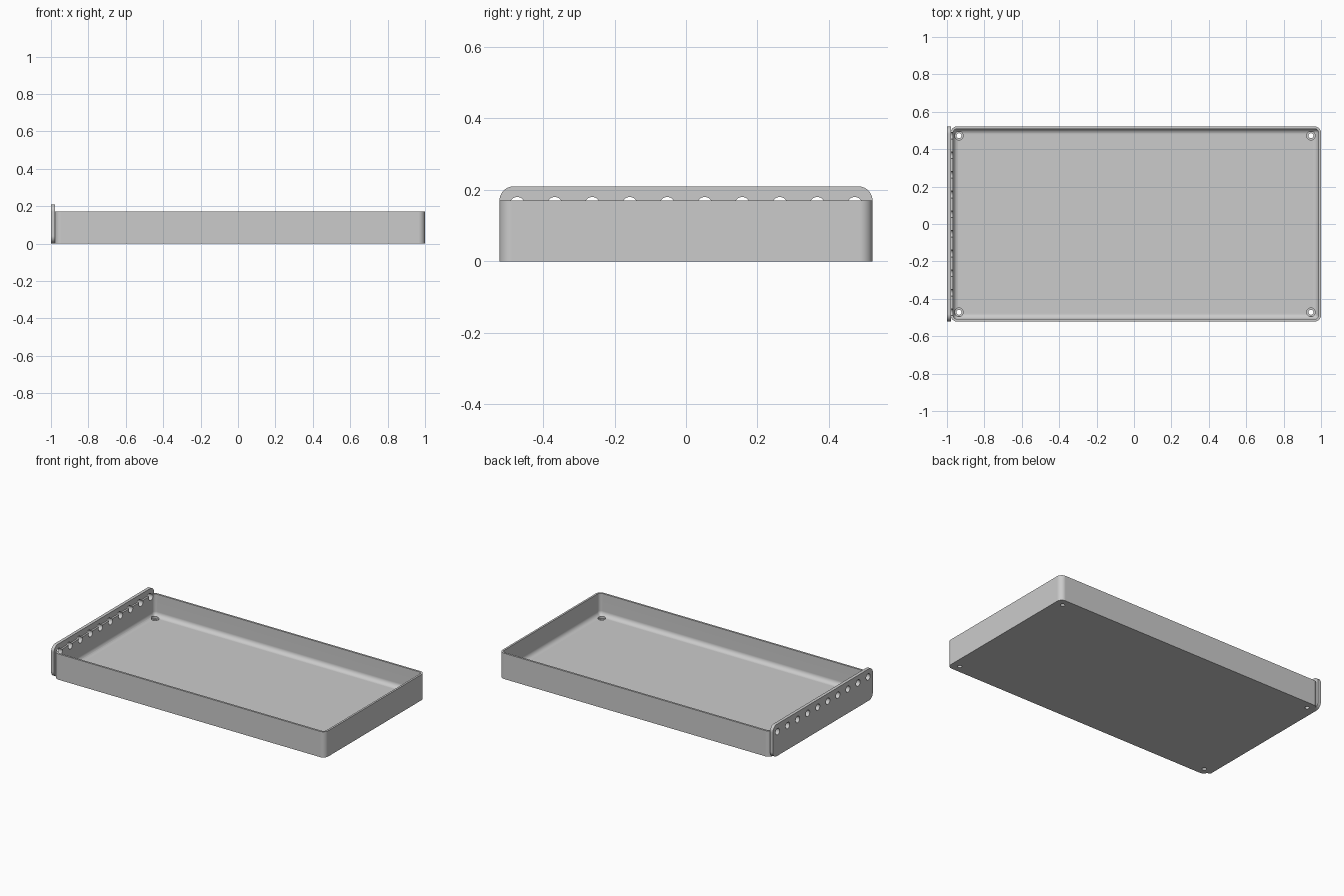
import bpy, bmesh, math
from mathutils import Matrix

cube = bpy.data.objects.get("Cube")
if cube:
    bpy.data.objects.remove(cube, do_unlink=True)

grey = bpy.data.materials.new("plain grey")
grey.use_nodes = True
colour = (0.6, 0.6, 0.6, 1)
grey.diffuse_color = colour
grey.node_tree.nodes["Principled BSDF"].inputs["Base Color"].default_value = colour

HALF_Y = 0.522
TRAY_LEFT, TRAY_RIGHT = -0.98, 1.0
TRAY_H, PLATE_H = 0.17, 0.21
WALL, FLOOR, CORNER = 0.013, 0.025, 0.035


def make_object(name, bm):
    bmesh.ops.recalc_face_normals(bm, faces=bm.faces)
    mesh = bpy.data.meshes.new(name)
    bm.to_mesh(mesh)
    bm.free()
    mesh.materials.append(grey)
    obj = bpy.data.objects.new(name, mesh)
    bpy.context.collection.objects.link(obj)
    return obj


def rounded_rect(half_w, half_h, radius, steps=8):
    points = []
    for k, (sx, sy) in enumerate([(1, 1), (-1, 1), (-1, -1), (1, -1)]):
        for i in range(steps + 1):
            a = math.pi / 2 * (k + i / steps)
            points.append((sx * (half_w - radius) + radius * math.cos(a),
                           sy * (half_h - radius) + radius * math.sin(a)))
    return points


def loft(bm, rings):
    loops = [[bm.verts.new(p) for p in ring] for ring in rings]
    for low, high in zip(loops, loops[1:]):
        for i in range(len(low)):
            j = (i + 1) % len(low)
            bm.faces.new((low[i], low[j], high[j], high[i]))
    bm.faces.new(loops[0])
    bm.faces.new(loops[-1])


# Tray: outer wall, rim, inner wall and a fillet down to the floor
centre_x = (TRAY_LEFT + TRAY_RIGHT) / 2
half_x = (TRAY_RIGHT - TRAY_LEFT) / 2
fillet = 0.03
section = [(0, 0), (0, TRAY_H), (WALL, TRAY_H)]
for i in range(7):
    a = math.pi / 2 * i / 6
    section.append((WALL + fillet * (1 - math.cos(a)),
                    FLOOR + fillet * (1 - math.sin(a))))
bm = bmesh.new()
loft(bm, [[(centre_x + x, y, z) for x, y in
           rounded_rect(half_x - d, HALF_Y - d, max(CORNER - d, 0.006))]
          for d, z in section])
tray = make_object("tray", bm)

# Raised end plate with rounded corners
bm = bmesh.new()
loft(bm, [[(x, y, z + PLATE_H / 2) for y, z in
           rounded_rect(HALF_Y, PLATE_H / 2, 0.04)]
          for x in (-1, TRAY_LEFT + 0.001)])
plate = make_object("end_plate", bm)


def add_cylinder(bm, radius, depth, matrix):
    bmesh.ops.create_cone(bm, cap_ends=True, segments=32, radius1=radius,
                          radius2=radius, depth=depth, matrix=matrix)


# Row of ten holes through the end plate and the wall behind it
bm = bmesh.new()
for i in range(10):
    y = 0.105 * (i - 4.5)
    add_cylinder(bm, 0.021, 0.12, Matrix.Translation((-0.98, y, 0.159))
                 @ Matrix.Rotation(math.pi / 2, 4, 'Y'))
row_cutter = make_object("row_hole_cutter", bm)

# Stepped screw holes in the floor corners
bm_through, bm_recess = bmesh.new(), bmesh.new()
for x in (-0.936, 0.946):
    for y in (-0.472, 0.472):
        add_cylinder(bm_through, 0.0135, 0.2, Matrix.Translation((x, y, 0)))
        add_cylinder(bm_recess, 0.023, 0.05,
                     Matrix.Translation((x, y, FLOOR - 0.01 + 0.025)))
screw_cutter = make_object("screw_hole_cutter", bm_through)
recess_cutter = make_object("screw_recess_cutter", bm_recess)


def finish(obj, cutters):
    bpy.ops.object.select_all(action='DESELECT')
    bpy.context.view_layer.objects.active = obj
    obj.select_set(True)
    for cutter in cutters:
        mod = obj.modifiers.new("cut", 'BOOLEAN')
        mod.object = cutter
        mod.solver = 'EXACT'
        bpy.ops.object.modifier_apply(modifier=mod.name)
    bpy.ops.object.shade_smooth_by_angle(angle=math.radians(35))
    # Keep large flat faces evenly shaded next to fillets
    mod = obj.modifiers.new("even_normals", 'WEIGHTED_NORMAL')
    mod.keep_sharp = True


finish(tray, [row_cutter, recess_cutter, screw_cutter])
finish(plate, [row_cutter])
for cutter in (row_cutter, screw_cutter, recess_cutter):
    bpy.data.objects.remove(cutter, do_unlink=True)
